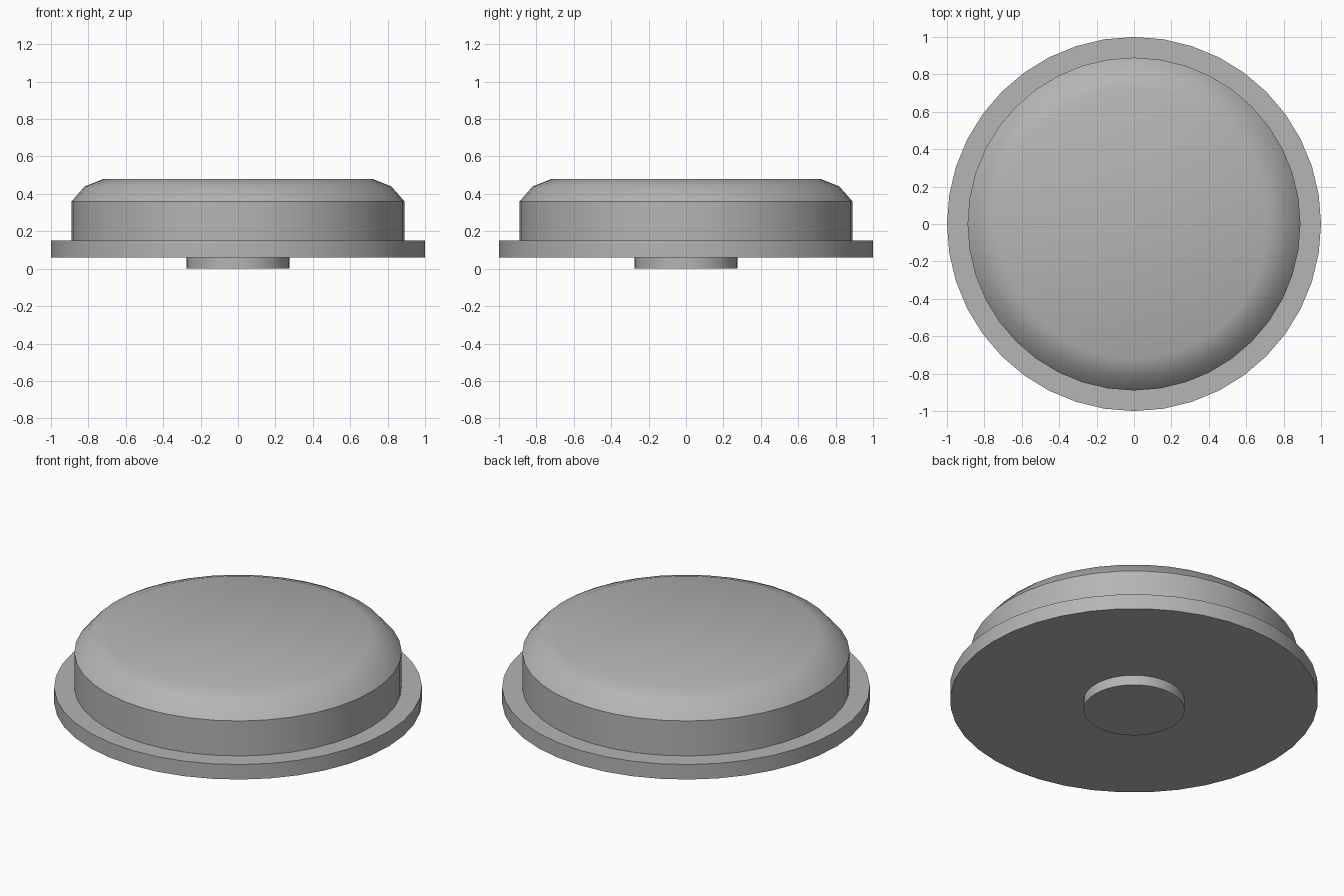
import bpy
import math

SIDES = 40

cube = bpy.data.objects.get("Cube")
if cube:
    bpy.data.objects.remove(cube, do_unlink=True)

# Single plain grey finish
grey = bpy.data.materials.new("plain grey")
grey.use_nodes = True
colour = (0.46, 0.46, 0.46, 1)
grey.diffuse_color = colour
grey.node_tree.nodes["Principled BSDF"].inputs["Base Color"].default_value = colour


def turned_part(name, profile, sharp_angle=30):
    """Revolve (radius, height) points, listed bottom to top, into a capped solid."""
    verts = [(r * math.cos(a), r * math.sin(a), z)
             for r, z in profile
             for a in (2 * math.pi * i / SIDES for i in range(SIDES))]
    faces = [(k * SIDES + i, k * SIDES + (i + 1) % SIDES,
              (k + 1) * SIDES + (i + 1) % SIDES, (k + 1) * SIDES + i)
             for k in range(len(profile) - 1) for i in range(SIDES)]
    faces.append(tuple(reversed(range(SIDES))))
    faces.append(tuple(range(len(verts) - SIDES, len(verts))))
    mesh = bpy.data.meshes.new(name)
    mesh.from_pydata(verts, [], faces)
    mesh.materials.append(grey)
    obj = bpy.data.objects.new(name, mesh)
    bpy.context.collection.objects.link(obj)
    bpy.ops.object.select_all(action="DESELECT")
    obj.select_set(True)
    bpy.context.view_layer.objects.active = obj
    bpy.ops.object.shade_smooth_by_angle(angle=math.radians(sharp_angle))
    return obj


# Small round foot under the flange
turned_part("bottom_stub", [(0.275, 0), (0.275, 0.06)])

# Wide flat rim
turned_part("flange", [(1, 0.06), (1, 0.15)])

# Raised body with a chamfered shoulder and softly rounded top edge
turned_part("domed_cap", [(0.89, 0.15), (0.89, 0.36), (0.82, 0.44), (0.72, 0.48)])
